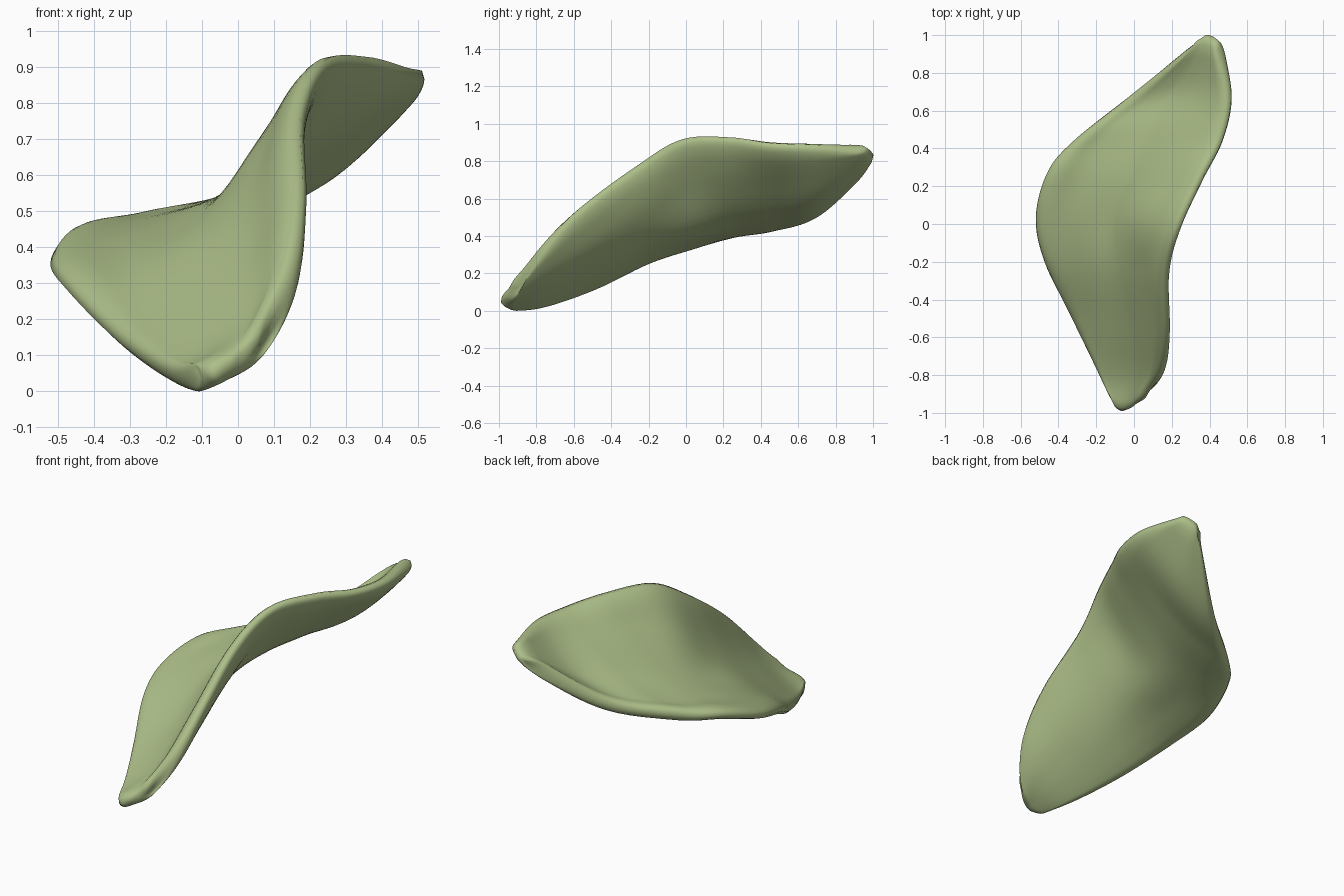
import bpy, bmesh, math
from mathutils import Vector

if "Cube" in bpy.data.objects:
    bpy.data.objects.remove(bpy.data.objects["Cube"])

# Cross-sections from front tip to back tip; each runs left rim -> raised right rim
SECTIONS = [
    [(-.11, -.95, .02), (-.09, -.975, .02), (-.06, -.99, .03), (0, -.96, .05), (.06, -.915, .11)],
    [(-.19, -.77, .025), (-.12, -.79, .05), (-.03, -.80, .10), (.07, -.80, .18), (.155, -.77, .32)],
    [(-.33, -.49, .12), (-.20, -.52, .15), (-.06, -.54, .22), (.07, -.56, .33), (.18, -.57, .53)],
    [(-.47, -.21, .26), (-.27, -.22, .29), (-.08, -.23, .37), (.07, -.25, .53), (.175, -.26, .76)],
    [(-.52, .03, .34), (-.30, .03, .37), (-.08, .02, .44), (.09, 0, .66), (.24, -.02, .90)],
    [(-.46, .27, .42), (-.25, .25, .42), (-.02, .24, .50), (.19, .23, .70), (.36, .24, .91)],
    [(-.32, .44, .44), (-.13, .47, .46), (.08, .48, .54), (.29, .47, .71), (.47, .45, .88)],
    [(0, .695, .51), (.13, .70, .55), (.26, .71, .62), (.39, .70, .74), (.51, .68, .87)],
    [(.36, .985, .79), (.38, 1, .81), (.40, 1, .82), (.43, .985, .84), (.45, .965, .855)],
]
NU, NV, HALF = 32, 64, 0.04


def spline(pts, t):
    """Catmull-Rom curve through pts, t in 0..1."""
    n = len(pts) - 1
    i = min(int(t * n), n - 1)
    f = t * n - i
    b, c = pts[i], pts[i + 1]
    a = pts[i - 1] if i > 0 else 2 * b - c
    d = pts[i + 2] if i + 2 <= n else 2 * c - b
    return 0.5 * (2 * b + (c - a) * f + (2 * a - 5 * b + 4 * c - d) * f * f
                  + (3 * b - a - 3 * c + d) * f ** 3)


def surface(u, v):
    rows = [spline([Vector(p) for p in s], u) for s in SECTIONS]
    return spline(rows, v)


def ease(k, n):
    """Parameter spaced closely near both ends, for the rounded rim."""
    t = k / n
    return 0.5 * t + 0.25 * (1 - math.cos(math.pi * t))


def rim(t, width):
    """0 at the rim, rising in a round to 1."""
    d = min(1.0, min(t, 1 - t) / width)
    return math.sqrt(max(0.0, 1 - (1 - d) ** 2))


# Curved shell: two sheets around a middle surface, sharing the rim
grid = [[surface(ease(i, NU), ease(j, NV)) for i in range(NU + 1)] for j in range(NV + 1)]
bm = bmesh.new()
top, bottom = [], []
for j in range(NV + 1):
    rt, rb = [], []
    for i in range(NU + 1):
        p = grid[j][i]
        du = grid[j][min(i + 1, NU)] - grid[j][max(i - 1, 0)]
        dv = grid[min(j + 1, NV)][i] - grid[max(j - 1, 0)][i]
        h = HALF * rim(ease(i, NU), .12) * rim(ease(j, NV), .04)
        off = du.cross(dv).normalized() * h
        if i in (0, NU) or j in (0, NV):
            a = b = bm.verts.new(p)
        else:
            a, b = bm.verts.new(p + off), bm.verts.new(p - off)
        rt.append(a)
        rb.append(b)
    top.append(rt)
    bottom.append(rb)
for j in range(NV):
    for i in range(NU):
        for sheet, flip in ((top, False), (bottom, True)):
            q = [sheet[j][i], sheet[j][i + 1], sheet[j + 1][i + 1], sheet[j + 1][i]]
            if len({*q}) == 4 and not bm.faces.get(q):
                bm.faces.new(q[::-1] if flip else q)
bmesh.ops.recalc_face_normals(bm, faces=bm.faces)

# Rest the shell on the ground
low = min(v.co.z for v in bm.verts)
bmesh.ops.translate(bm, verts=bm.verts, vec=(0, 0, -low))
for f in bm.faces:
    f.smooth = True

mesh = bpy.data.meshes.new("curved_shell")
bm.to_mesh(mesh)
bm.free()
shell = bpy.data.objects.new("curved_shell", mesh)
bpy.context.collection.objects.link(shell)
green = bpy.data.materials.new("leaf green")
green.diffuse_color = (.42, .52, .25, 1)
green.use_nodes = True
green.node_tree.nodes["Principled BSDF"].inputs["Base Color"].default_value = green.diffuse_color
mesh.materials.append(green)
